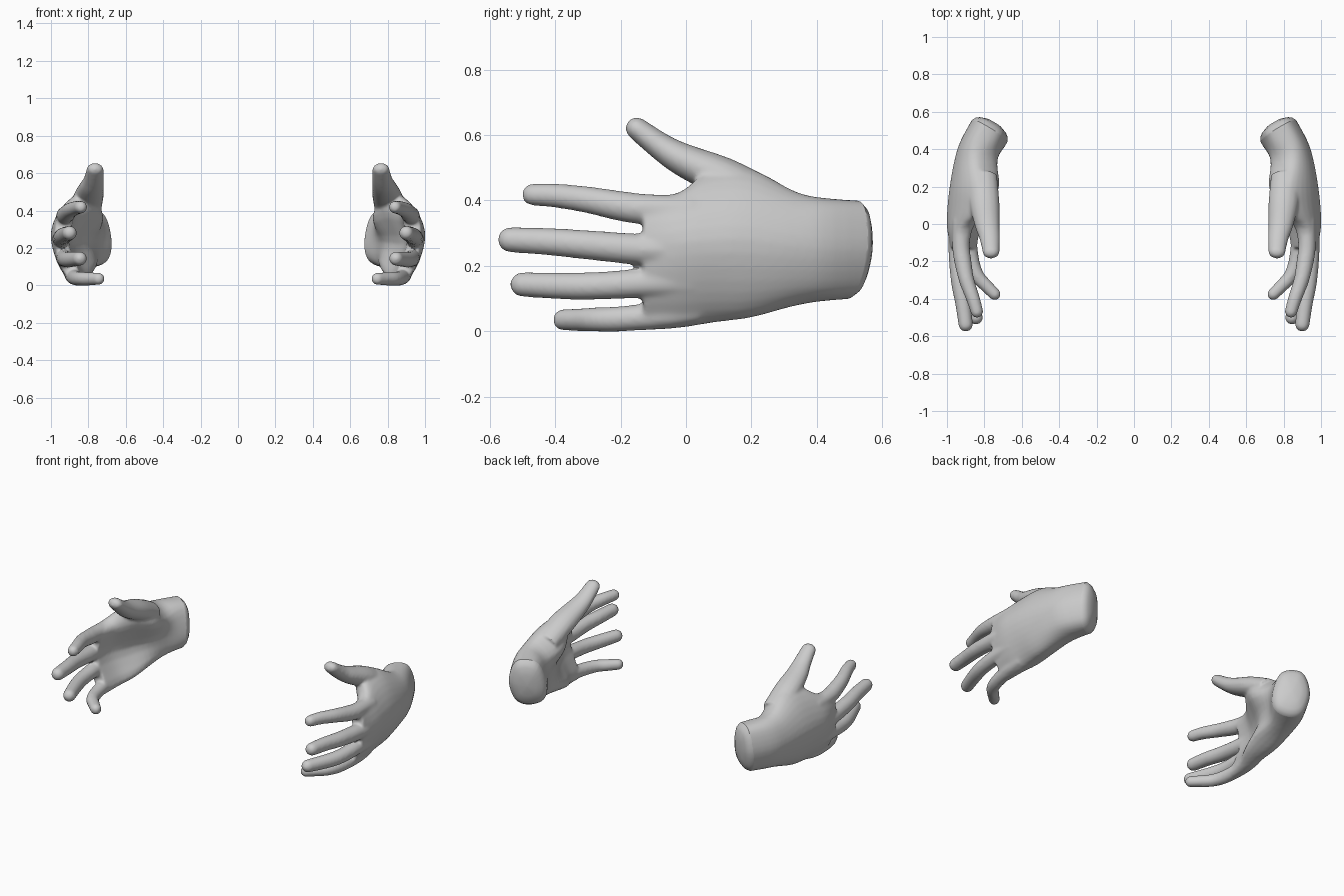
import bpy, bmesh, math
from mathutils import Vector

if "Cube" in bpy.data.objects:
    bpy.data.objects.remove(bpy.data.objects["Cube"])

grey = bpy.data.materials.new("light_grey")
grey.diffuse_color = (0.6, 0.6, 0.6, 1)
grey.use_nodes = True
grey.node_tree.nodes["Principled BSDF"].inputs["Base Color"].default_value = grey.diffuse_color

# palm and wrist cross-sections: y, then (x, z) from the thumb side over the back, round to the palm
PALM = [
    (.62, (.74, .395), (.80, .36), (.83, .25), (.79, .14), (.72, .105), (.62, .14), (.59, .24), (.64, .36)),
    (.45, (.82, .405), (.89, .37), (.925, .25), (.885, .13), (.80, .095), (.70, .13), (.67, .22), (.72, .37)),
    (.34, (.84, .425), (.92, .38), (.96, .26), (.925, .13), (.85, .08), (.75, .11), (.738, .23), (.738, .35)),
    (.20, (.81, .495), (.92, .43), (.985, .28), (.95, .12), (.87, .042), (.757, .10), (.785, .23), (.72, .37)),
    (.08, (.82, .50), (.93, .43), (.998, .28), (.96, .12), (.88, .028), (.78, .07), (.85, .22), (.78, .40)),
    (-.02, (.91, .425), (.96, .395), (1.0, .27), (.965, .12), (.89, .014), (.82, .05), (.89, .22), (.86, .38)),
    (-.13, (.92, .412), (.96, .387), (.98, .26), (.955, .12), (.885, .008), (.84, .04), (.905, .22), (.88, .37)),
]
# digit centre lines: x, y, z, radius
DIGITS = {
    "index": [(.925, .02, .37, .045), (.925, -.12, .373, .047), (.915, -.2, .383, .046),
              (.895, -.3, .402, .041), (.86, -.4, .415, .037), (.84, -.468, .418, .034)],
    "middle": [(.945, .02, .25, .045), (.945, -.13, .25, .048), (.935, -.3, .264, .045),
               (.915, -.42, .274, .042), (.90, -.537, .28, .039)],
    "ring": [(.93, .02, .15, .045), (.93, -.12, .147, .045), (.922, -.25, .14, .043),
             (.90, -.35, .138, .042), (.845, -.5, .143, .038)],
    "little": [(.89, .04, .062, .035), (.885, -.06, .05, .041), (.865, -.2, .038, .039),
               (.835, -.28, .036, .037), (.79, -.33, .035, .035), (.745, -.375, .035, .033)],
    "thumb": [(.81, .26, .40, .06), (.80, .12, .468, .062), (.785, .0, .52, .052),
              (.772, -.07, .56, .043), (.764, -.15, .62, .035)],
}
WIDE = {"thumb": 1.3}  # flattened digits: width over thickness


def spline(pts, n, closed=False):
    """Smooth curve through the points, n steps per span."""
    pts = [Vector(p) for p in pts]
    m = len(pts)
    get = (lambda i: pts[i % m]) if closed else (lambda i: pts[min(max(i, 0), m - 1)])
    out = []
    for i in range(m if closed else m - 1):
        a, b, c, d = get(i - 1), get(i), get(i + 1), get(i + 2)
        for k in range(n):
            t = k / n
            out.append(b + (c - a) * (t / 2) + (2 * a - 5 * b + 4 * c - d) * (t * t / 2)
                       + (3 * b - a - 3 * c + d) * (t ** 3 / 2))
    return out if closed else out + [pts[-1]]


def loft(bm, rings):
    """Closed skin over a row of rings."""
    rows = [[bm.verts.new(p) for p in r] for r in rings]
    faces = [bm.faces.new(rows[0]), bm.faces.new(rows[-1])]
    for a, b in zip(rows, rows[1:]):
        for i in range(len(a)):
            j = (i + 1) % len(a)
            faces.append(bm.faces.new((a[i], a[j], b[j], b[i])))
    bmesh.ops.recalc_face_normals(bm, faces=faces)


def digit(bm, nodes, wide):
    """Round or flattened tube along the centre line with a domed tip."""
    path = spline(nodes, 5)
    end = (path[-1] - path[-2]).to_3d().normalized()
    tip, r0 = path[-1].to_3d(), path[-1].w
    path = [(p.to_3d(), p.w) for p in path]
    for k in range(1, 6):
        a = math.radians(17 * k)
        path.append((tip + end * r0 * math.sin(a), r0 * math.cos(a)))
    rings = []
    for i, (p, r) in enumerate(path):
        d = (path[min(i + 1, len(path) - 1)][0] - path[max(i - 1, 0)][0]).normalized()
        u = d.cross(Vector((1, 0, 0))).normalized()
        v = d.cross(u) * wide
        rings.append([p + (u * math.cos(t) + v * math.sin(t)) * r
                      for t in (math.tau * k / 16 for k in range(16))])
    loft(bm, rings)


def finish(bm, name):
    me = bpy.data.meshes.new(name)
    bm.to_mesh(me)
    me.materials.append(grey)
    ob = bpy.data.objects.new(name, me)
    bpy.context.collection.objects.link(ob)
    return ob


# rough hand: palm skin plus five digits
bm = bmesh.new()
columns = [spline([(s[k][0], s[0], s[k][1]) for s in PALM], 4) for k in range(1, 9)]
loft(bm, [spline(ring, 4, True) for ring in zip(*columns)])
for name, nodes in DIGITS.items():
    digit(bm, nodes, WIDE.get(name, 1.0))
rough = finish(bm, "hand_base")
bm.free()

# blend the parts into one skin
mod = rough.modifiers.new("fuse", 'REMESH')
mod.mode, mod.voxel_size = 'VOXEL', 0.008
mod = rough.modifiers.new("soften", 'SMOOTH')
mod.factor, mod.iterations = 0.5, 10
dg = bpy.context.evaluated_depsgraph_get()
skin = bpy.data.meshes.new_from_object(rough.evaluated_get(dg))
bpy.data.objects.remove(rough)
bm = bmesh.new()
bm.from_mesh(skin)

# slanted wrist cut closed by a shallow dome
axis = Vector((-.5, .85, -.085)).normalized()
bmesh.ops.bisect_plane(bm, geom=bm.verts[:] + bm.edges[:] + bm.faces[:],
                       plane_co=(.78, .505, .25), plane_no=axis, clear_outer=True)
rim = [e for e in bm.edges if e.is_boundary]
loop = list({v for e in rim for v in e.verts})
centre = sum((v.co for v in loop), Vector()) / len(loop)
for scale, rise in ((.9, .02), (.75 / .9, .013), (.45 / .75, .012), (.1, .004)):
    geom = bmesh.ops.extrude_edge_only(bm, edges=rim)["geom"]
    rim = [g for g in geom if isinstance(g, bmesh.types.BMEdge)]
    for v in (g for g in geom if isinstance(g, bmesh.types.BMVert)):
        v.co = centre + (v.co - centre) * scale + axis * rise
    centre = centre + axis * rise
bmesh.ops.contextual_create(bm, geom=rim)
bmesh.ops.recalc_face_normals(bm, faces=bm.faces)

# the pair of hands
hands = [finish(bm, "left_hand")]
for v in bm.verts:
    v.co.x *= -1
bmesh.ops.reverse_faces(bm, faces=bm.faces)
hands.append(finish(bm, "right_hand"))
bm.free()
for ob in hands:
    for p in ob.data.polygons:
        p.material_index = 0
    ob.select_set(True)
bpy.context.view_layer.objects.active = hands[0]
bpy.ops.object.shade_smooth_by_angle(angle=math.radians(35))
